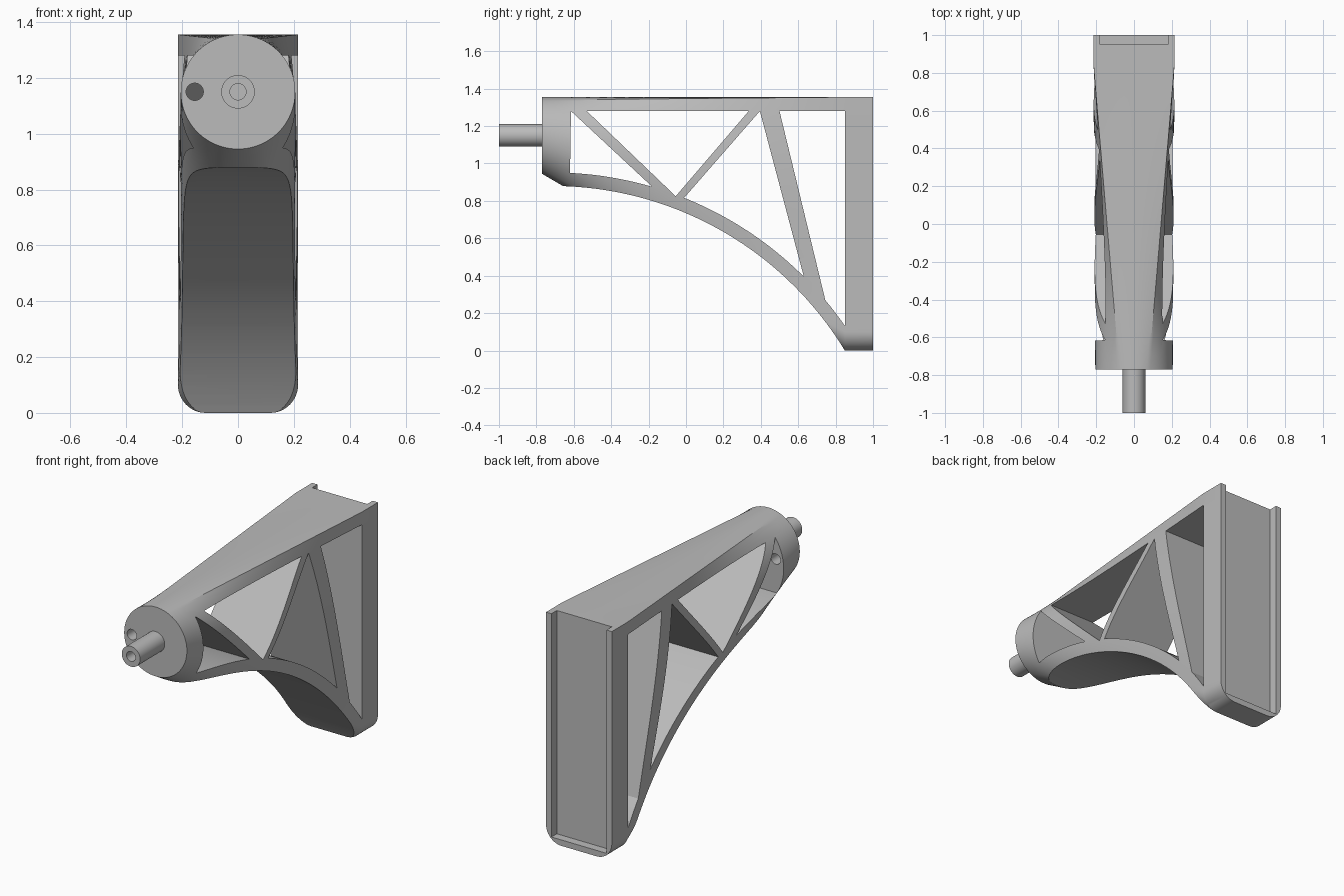
import bpy, bmesh, math
from mathutils import Vector

cube = bpy.data.objects.get("Cube")
if cube:
    bpy.data.objects.remove(cube, do_unlink=True)

grey = bpy.data.materials.new("plain grey")
grey.use_nodes = True
colour = (0.5, 0.5, 0.5, 1)
grey.diffuse_color = colour
grey.node_tree.nodes["Principled BSDF"].inputs["Base Color"].default_value = colour

# Main sizes
HALF_W, TOP, CORNER = 0.215, 1.355, 0.1
HEAD_R, HEAD_Z, HEAD_Y = 0.205, 1.15, -0.77
POST_Y, BACK_Y = 0.85, 1.0
ARC_Y, ARC_Z, ARC_R, RIB = -0.716, -0.952, 1.832, 0.072


def finish(name, bm):
    bmesh.ops.recalc_face_normals(bm, faces=bm.faces)
    mesh = bpy.data.meshes.new(name)
    bm.to_mesh(mesh)
    bm.free()
    mesh.materials.append(grey)
    obj = bpy.data.objects.new(name, mesh)
    bpy.context.collection.objects.link(obj)
    return obj


def loft(name, rings):
    """Skin closed rings of equal length and cap both ends."""
    bm = bmesh.new()
    rows = [[bm.verts.new(p) for p in ring] for ring in rings]
    n = len(rows[0])
    for a, b in zip(rows, rows[1:]):
        for i in range(n):
            j = (i + 1) % n
            bm.faces.new((a[i], a[j], b[j], b[i]))
    bm.faces.new(rows[0])
    bm.faces.new(rows[-1])
    return finish(name, bm)


def prism_x(name, outline, half=0.5):
    """Extrude a (y, z) outline across the width."""
    return loft(name, [[(x, y, z) for y, z in outline] for x in (-half, half)])


def rod_y(name, x, z, r, y0, y1, n=48):
    angles = [2 * math.pi * i / n for i in range(n)]
    return loft(name, [[(x + r * math.cos(a), y, z + r * math.sin(a)) for a in angles]
                       for y in (y0, y1)])


def cut(target, cutter):
    cutter.hide_render = True
    mod = target.modifiers.new("cut", 'BOOLEAN')
    mod.object, mod.operation, mod.solver = cutter, 'DIFFERENCE', 'EXACT'
    bpy.context.view_layer.objects.active = target
    bpy.ops.object.modifier_apply(modifier=mod.name)
    bpy.data.objects.remove(cutter, do_unlink=True)


def smooth(obj):
    bpy.ops.object.select_all(action='DESELECT')
    obj.select_set(True)
    bpy.context.view_layer.objects.active = obj
    bpy.ops.object.shade_smooth_by_angle(angle=math.radians(25))


def arc(y0, y1, n=24):
    """Points along the top of the curved rib between two y positions."""
    r = ARC_R + RIB
    ys = [y0 + (y1 - y0) * i / n for i in range(n + 1)]
    return [(y, ARC_Z + math.sqrt(r * r - (y - ARC_Y) ** 2)) for y in ys]


# Half outline of the rear post: top edge, side, rounded corner, bottom
def line(a, b, n):
    return [a.lerp(b, i / n) for i in range(n)]


half = line(Vector((0, TOP)), Vector((HALF_W, TOP)), 8)
half += line(Vector((HALF_W, TOP)), Vector((HALF_W, CORNER)), 40)
for i in range(12):
    a = math.pi / 2 * i / 12
    half.append(Vector((HALF_W - CORNER + CORNER * math.cos(a), CORNER - CORNER * math.sin(a))))
half += line(Vector((HALF_W - CORNER, 0)), Vector((0, 0)), 6) + [Vector((0, 0))]
outline = half + [Vector((-p.x, p.y)) for p in half[-2:0:-1]]

# Matching points on the round head, spaced by length along the outline
lengths = [0]
for a, b in zip(half, half[1:]):
    lengths.append(lengths[-1] + (b - a).length)
turn = [math.pi * s / lengths[-1] for s in lengths]
turn += [2 * math.pi - t for t in turn[-2:0:-1]]
head = [Vector((HEAD_R * math.sin(t), HEAD_Z + HEAD_R * math.cos(t))) for t in turn]

# Body blending from the round head to the rear post
rings = []
steps = 20
for i in range(steps + 1):
    t = i / steps
    y = HEAD_Y + (POST_Y - HEAD_Y) * t
    rings.append([(p.x, y, p.y) for p in (h.lerp(o, t) for h, o in zip(head, outline))])
rings.append([(p.x, BACK_Y, p.y) for p in outline])
bracket = loft("bracket_body", rings)

# Arched underside
n = 256
cut(bracket, prism_x("underside_cutter", [
    (ARC_Y + ARC_R * math.cos(2 * math.pi * i / n), ARC_Z + ARC_R * math.sin(2 * math.pi * i / n))
    for i in range(n)]))

# Truss windows
RAIL = 1.28
windows = [
    [(-0.615, RAIL)] + arc(-0.62, -0.18),
    [(-0.53, RAIL), (-0.055, 0.825), (0.335, RAIL)],
    [(0.395, RAIL)] + arc(-0.01, 0.63),
    [(0.5, RAIL)] + arc(0.745, POST_Y) + [(POST_Y, RAIL)],
]
for w in windows:
    cut(bracket, prism_x("window_cutter", w))

# Mounting channel in the back, open at the top
cut(bracket, prism_x("channel_cutter", [(0.95, 0.035), (1.1, 0.035), (1.1, 1.5), (0.95, 1.5)], 0.18))

# Small through hole in the head
cut(bracket, rod_y("head_hole_cutter", -0.155, HEAD_Z, 0.031, -0.9, -0.55))
smooth(bracket)

# Shaft with a blind bore
shaft = rod_y("shaft", 0, HEAD_Z, 0.06, -1.0, -0.76)
cut(shaft, rod_y("bore_cutter", 0, HEAD_Z, 0.029, -1.1, -0.8))
smooth(shaft)
